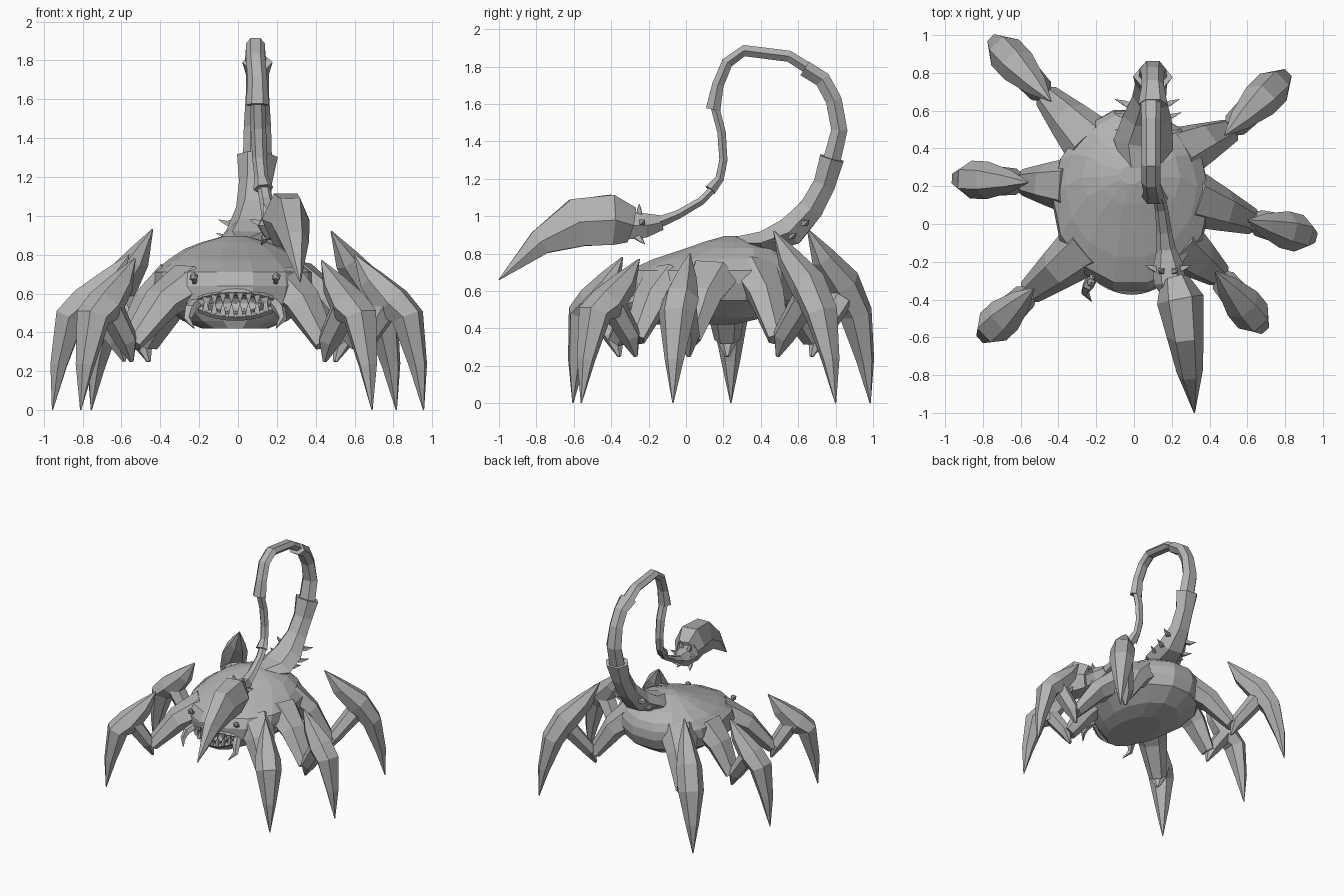
import bpy, bmesh, math
from mathutils import Vector

if "Cube" in bpy.data.objects:
    bpy.data.objects.remove(bpy.data.objects["Cube"], do_unlink=True)

shell = bpy.data.materials.new("shell_grey")
shell.use_nodes = True
GREY = (0.45, 0.45, 0.45, 1)
shell.diffuse_color = GREY
shell.node_tree.nodes["Principled BSDF"].inputs["Base Color"].default_value = GREY


def finish(name, bm):
    bmesh.ops.recalc_face_normals(bm, faces=bm.faces)
    me = bpy.data.meshes.new(name)
    bm.to_mesh(me)
    bm.free()
    me.materials.append(shell)
    ob = bpy.data.objects.new(name, me)
    bpy.context.scene.collection.objects.link(ob)
    return ob


def bridge(bm, rings):
    n = len(rings[0])
    for a, b in zip(rings, rings[1:]):
        for i in range(n):
            j = (i + 1) % n
            bm.faces.new((a[i], a[j], b[j], b[i]))
    bm.faces.new(rings[0])
    bm.faces.new(rings[-1])


def loft(name, stations, side, sides=6):
    """Faceted tube; each station is (point, half width along side, half depth)."""
    bm = bmesh.new()
    pts = [Vector(s[0]) for s in stations]
    rings = []
    for k, (_, ru, rv) in enumerate(stations):
        t = (pts[min(k + 1, len(pts) - 1)] - pts[max(k - 1, 0)]).normalized()
        u = Vector(side)
        u = (u - t * u.dot(t)).normalized()
        v = t.cross(u)
        rings.append([bm.verts.new(pts[k] + u * ru * math.cos(a) + v * rv * math.sin(a))
                      for a in (math.tau * i / sides for i in range(sides))])
    bridge(bm, rings)
    return finish(name, bm)


def spike(name, base, tip, r, bend=(0, 0, 0)):
    base, tip = Vector(base), Vector(tip)
    mid = (base + tip) / 2 + Vector(bend)
    side = (tip - base).orthogonal()
    return loft(name, [(base, r, r), (mid, r * .65, r * .65), (tip, .002, .002)], side, 4)


# Body: stacked faceted rings, (height, centre y, half width, half length)
bm = bmesh.new()
rings = []
for z, cy, rx, ry in [(.42, -.02, .17, .28), (.46, .06, .27, .38), (.55, .11, .395, .47),
                      (.64, .125, .42, .49), (.71, .145, .415, .465), (.77, .2, .35, .385),
                      (.83, .25, .26, .25), (.865, .25, .17, .15), (.895, .26, .06, .05)]:
    rings.append([bm.verts.new((-.015 + rx * math.sin(a), cy - ry * math.cos(a), z))
                  for a in (math.tau * (i + .5) / 14 for i in range(14))])
bridge(bm, rings)
body = finish("body", bm)

# Mouth hollow
bm = bmesh.new()
bmesh.ops.create_icosphere(bm, subdivisions=2, radius=1)
for v in bm.verts:
    v.co = Vector((-.012 + .175 * v.co.x, -.37 + .09 * v.co.y, .55 + .05 * v.co.z))
cutter = finish("mouth_cutter", bm)
cutter.hide_render = True
cutter.hide_set(True)
cut = body.modifiers.new("mouth", "BOOLEAN")
cut.operation = "DIFFERENCE"
cut.object = cutter


def lip_point(s, z, drop):
    return Vector((-.012 + .185 * s, -.355 + .07 * s * s, z + drop * s * s))


# Lips and teeth
for name, z, drop, way, height in (("upper_lip", .607, -.03, -1, .055),
                                   ("lower_lip", .478, .04, 1, .07)):
    loft(name, [(lip_point(s / 4, z, drop), .02, .018) for s in range(-4, 5)], (0, 1, 0), 4)
    for i in range(8):
        s = (i - 3.5) / 4.2
        p = lip_point(s, z, drop)
        spike(name.replace("lip", "tooth"), p, p + Vector((0, -.005, way * height)), .024)

# Eye stalks and hooked mandibles
for s in (-1, 1):
    x = -.015 + s * .2
    loft("eye_stalk", [((x, -.22, .63), .016, .016), ((x + s * .01, -.3, .67), .013, .013)],
         (1, 0, 0), 5)
    bm = bmesh.new()
    bmesh.ops.create_icosphere(bm, subdivisions=1, radius=.025)
    bmesh.ops.translate(bm, verts=bm.verts, vec=(x + s * .012, -.31, .685))
    finish("eye", bm)
    loft("mandible", [((x - s * .01, -.25, .56), .03, .03), ((x + s * .03, -.33, .52), .032, .028),
                      ((x + s * .045, -.36, .47), .022, .02),
                      ((x + s * .01, -.41, .42), .002, .002)], (1, 0, 0), 5)

# Legs: hip on body, top of blade, tip on ground
legs = {
    "front_right": ((-.24, -.11, .66), (-.53, -.34, .78), (-.81, -.605, 0)),
    "middle_right": ((-.33, .2, .68), (-.56, .22, .8), (-.955, .24, 0)),
    "back_right": ((-.22, .42, .7), (-.44, .65, .93), (-.755, .985, 0)),
    "front_left": ((.22, -.1, .66), (.43, -.25, .77), (.69, -.56, 0)),
    "middle_left": ((.3, .14, .68), (.6, .02, .8), (.955, -.07, 0)),
    "back_left": ((.22, .37, .7), (.48, .47, .92), (.815, .8, 0)),
}
for name, (hip, top, tip) in legs.items():
    hip, top, tip = Vector(hip), Vector(top), Vector(tip)
    out = Vector((tip.x - top.x, tip.y - top.y, 0))
    side = out.cross(Vector((0, 0, 1))).normalized()

    def at(f, z):
        return Vector((top.x, top.y, 0)) + out * f + Vector((0, 0, z))

    elbow = at(.08, .34)
    loft(name + "_thigh", [(hip, .155, .11), (hip.lerp(elbow, .5) + Vector((0, 0, .05)), .115, .09),
                           (elbow, .07, .05)], side)
    loft(name + "_shin", [(at(.06, .25), .012, .01), (at(.16, .36), .07, .055),
                          (at(.5, .55), .08, .07)], side)
    h = top.z
    loft(name + "_blade", [(top, .004, .004), (at(.24, h * .84), .06, .07),
                           (at(.55, h * .69), .1, .1), (at(.77, .48), .1, .085),
                           (at(.92, .23), .052, .048), (tip, .003, .003)], side)

# Tail: overlapping segments, each flaring into a collar at its end
X = (1, 0, 0)
tail = [
    [((.02, .25, .86), .06, .03), ((.05, .42, .86), .16, .07), ((.07, .56, .92), .13, .09),
     ((.08, .67, 1.04), .09, .075), ((.09, .74, 1.17), .085, .068), ((.1, .78, 1.31), .105, .075)],
    [((.1, .775, 1.28), .075, .055), ((.1, .82, 1.46), .07, .05), ((.1, .79, 1.62), .06, .05),
     ((.1, .73, 1.73), .06, .05), ((.1, .635, 1.79), .078, .05)],
    [((.09, .67, 1.78), .055, .035), ((.09, .55, 1.855), .05, .035), ((.09, .31, 1.885), .05, .035),
     ((.09, .22, 1.82), .05, .035), ((.1, .17, 1.7), .05, .036), ((.1, .145, 1.57), .06, .045)],
    [((.1, .15, 1.6), .04, .026), ((.105, .19, 1.45), .04, .026), ((.11, .2, 1.3), .037, .025),
     ((.12, .18, 1.2), .035, .026), ((.13, .13, 1.14), .052, .035)],
    [((.13, .16, 1.16), .033, .022), ((.145, .08, 1.08), .035, .024), ((.16, -.04, 1.01), .04, .027),
     ((.17, -.15, .965), .055, .035)],
    # Bulb before the stinger
    [((.17, -.13, .965), .05, .045), ((.18, -.22, .95), .08, .075), ((.19, -.31, .95), .085, .085),
     ((.2, -.36, .95), .06, .06)],
]
for seg in tail:
    loft("tail_segment", seg, X)

# Stinger blade
loft("stinger", [((.215, -.3, .955), .08, .11), ((.245, -.4, .98), .125, .155),
                 ((.27, -.58, .965), .1, .15), ((.295, -.78, .86), .07, .08),
                 ((.32, -1, .66), .003, .003)], X)

# Thorns at the tail root and around the bulb
for s in (-1, 1):
    for y, z, reach in ((.55, .9, .18), (.62, .97, .17), (.46, .88, .17)):
        c = .07 + s * .07
        spike("tail_thorn", (c, y, z), (.07 + s * reach, y + .04, z + .01), .028, (0, 0, -.015))
    spike("bulb_thorn", (.18 + s * .03, -.25, 1), (.18 + s * .05, -.25, 1.065), .024)
    spike("bulb_thorn", (.18 + s * .06, -.24, .96), (.18 + s * .12, -.22, .98), .024)
    spike("bulb_thorn", (.18 + s * .04, -.26, .89), (.18 + s * .06, -.22, .85), .022)
